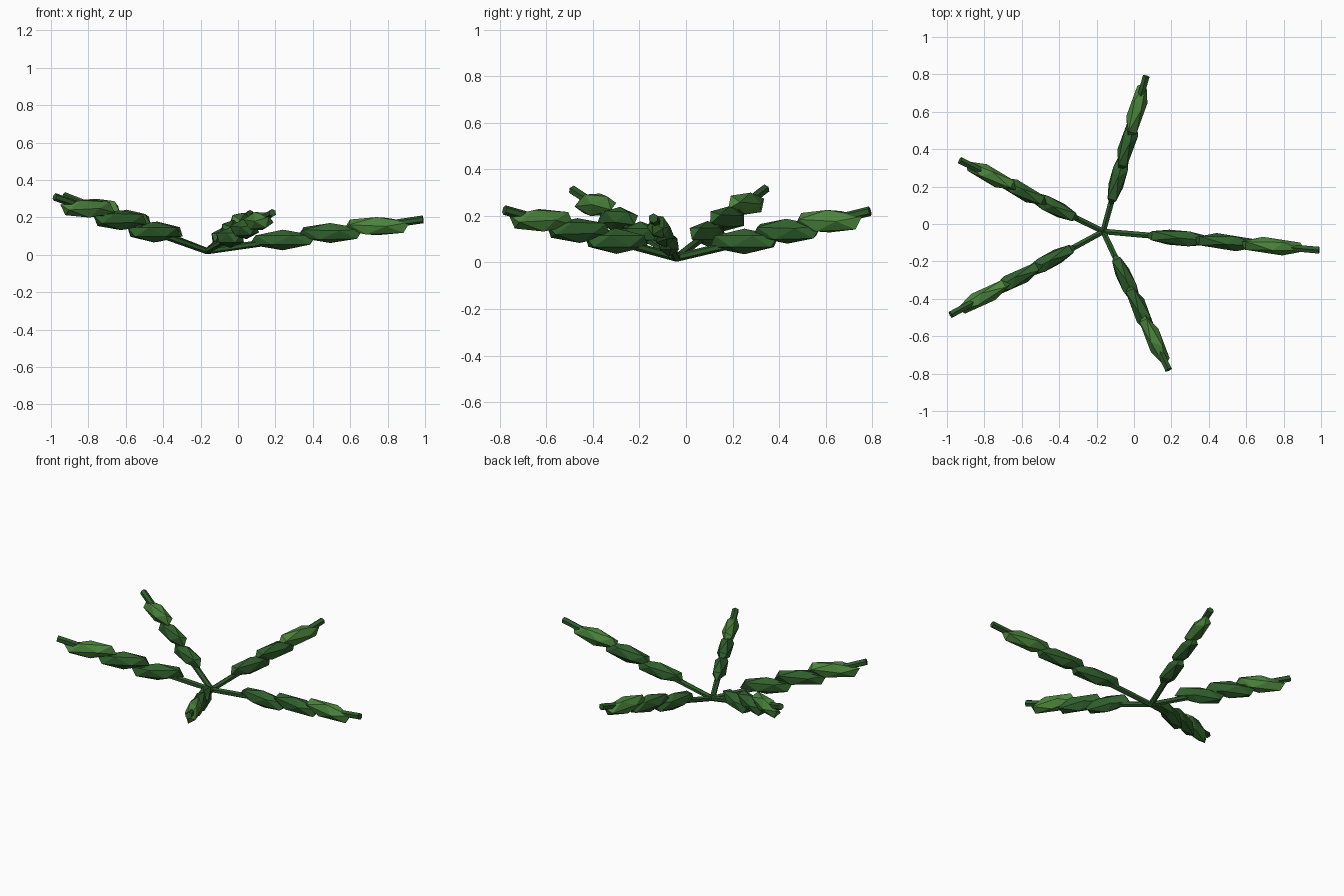
import bpy, bmesh
from math import atan2, hypot
from mathutils import Vector, Matrix

cube = bpy.data.objects.get("Cube")
if cube:
    bpy.data.objects.remove(cube)


def material(name, rgb):
    mat = bpy.data.materials.new(name)
    mat.use_nodes = True
    mat.diffuse_color = (*rgb, 1)
    mat.node_tree.nodes["Principled BSDF"].inputs["Base Color"].default_value = (*rgb, 1)
    return mat


stem_green = material("stem green", (0.027, 0.102, 0.023))
leaf_green = material("leaf green", (0.030, 0.118, 0.026))
tip_green = material("tip green", (0.070, 0.230, 0.045))


def add_object(name, bm, mat):
    mesh = bpy.data.meshes.new(name)
    bm.to_mesh(mesh)
    bm.free()
    mesh.materials.append(mat)
    obj = bpy.data.objects.new(name, mesh)
    bpy.context.collection.objects.link(obj)
    return obj


def stem(name, start, end):
    """Six-sided rod from the hub to the branch tip."""
    axis = end - start
    bm = bmesh.new()
    place = Matrix.Translation((start + end) / 2) @ axis.to_track_quat('Z', 'Y').to_matrix().to_4x4()
    bmesh.ops.create_cone(bm, cap_ends=True, segments=6, radius1=0.017,
                          radius2=0.021, depth=axis.length, matrix=place)
    add_object(name, bm, stem_green)


def leaf(name, centre, yaw, size, roll, mat):
    """Stretched faceted leaf clump lying along its branch."""
    bm = bmesh.new()
    place = (Matrix.Translation(centre) @ Matrix.Rotation(yaw, 4, 'Z')
             @ Matrix.Diagonal((*size, 1)) @ Matrix.Rotation(roll, 4, 'X'))
    bmesh.ops.create_icosphere(bm, subdivisions=1, radius=1, matrix=place)
    add_object(name, bm, mat)


hub = Vector((-0.165, -0.04, 0.02))
tips = {
    "left": (0.99, -0.14, 0.19),
    "back": (0.065, 0.79, 0.22),
    "back_right": (-0.93, 0.34, 0.315),
    "front_right": (-0.98, -0.485, 0.31),
    "front_left": (0.185, -0.78, 0.225),
}

# Each branch is a stem with three clumps, the outermost lighter
for side, tip in tips.items():
    tip = Vector(tip)
    run = tip - hub
    yaw = atan2(run.y, run.x)
    half = 0.09 + 0.095 * hypot(run.x, run.y)
    stem(side + "_stem", hub, tip)
    for i, along in enumerate((0.35, 0.57, 0.785)):
        leaf(f"{side}_leaf_{i + 1}", hub + run * along, yaw,
             (half, 0.047, 0.055), 0.25 * i,
             tip_green if i == 2 else leaf_green)
